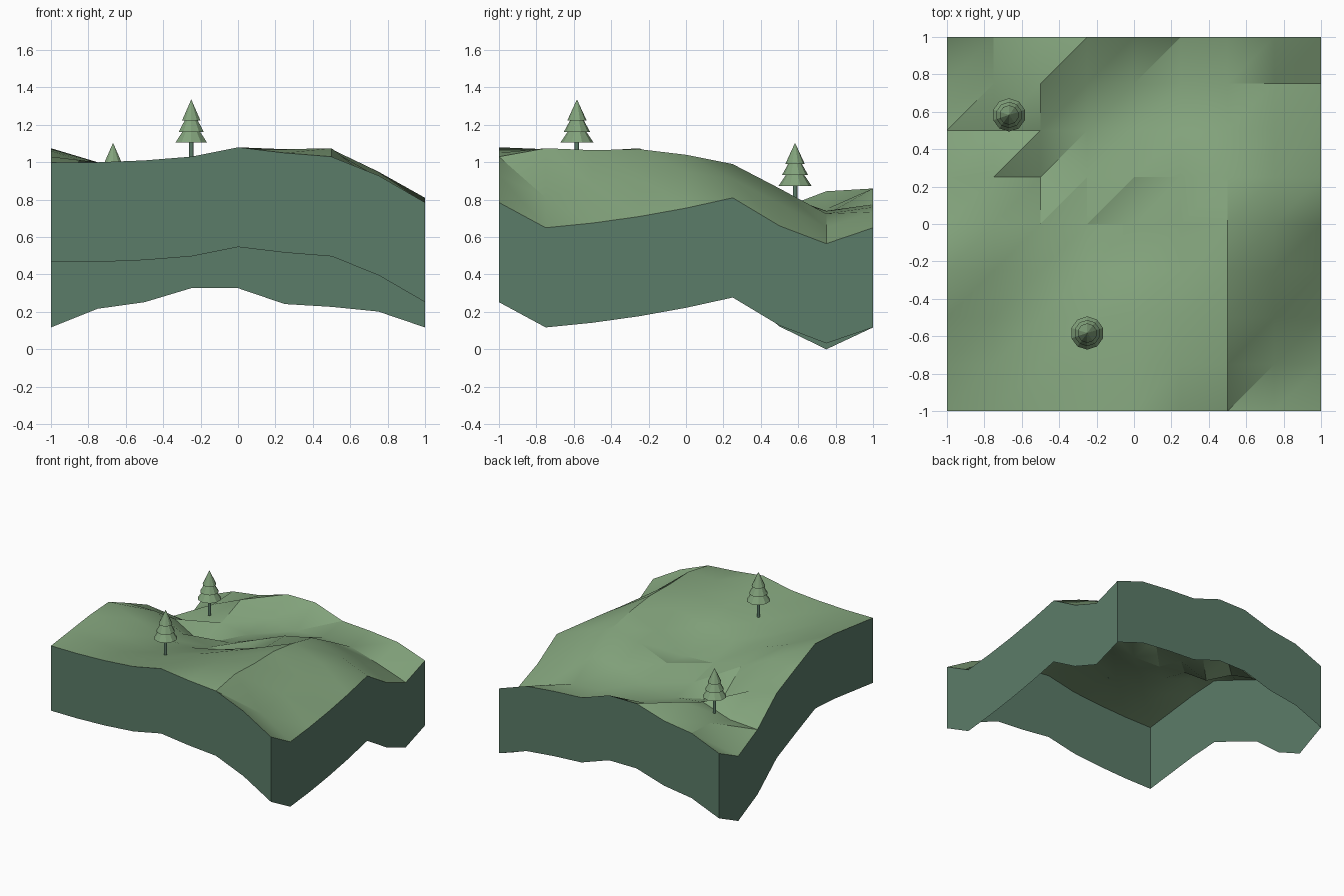
import bpy
import bmesh
from mathutils import Matrix, Vector
from math import radians

default_cube = bpy.data.objects.get("Cube")
if default_cube:
    bpy.data.objects.remove(default_cube, do_unlink=True)


def make_material(name, colour):
    material = bpy.data.materials.new(name)
    material.use_nodes = True
    material.diffuse_color = (*colour, 1)
    shader = next(n for n in material.node_tree.nodes if n.type == "BSDF_PRINCIPLED")
    shader.inputs["Base Color"].default_value = (*colour, 1)
    shader.inputs["Roughness"].default_value = 0.9
    return material


grass = make_material("grass green", (0.225, 0.365, 0.2))
earth = make_material("dark bluish green", (0.105, 0.2, 0.14))


def finish(name, bm, materials, smooth_angle=None):
    mesh = bpy.data.meshes.new(name)
    bm.to_mesh(mesh)
    bm.free()
    for material in materials:
        mesh.materials.append(material)
    obj = bpy.data.objects.new(name, mesh)
    bpy.context.collection.objects.link(obj)
    if smooth_angle:
        bpy.ops.object.select_all(action="DESELECT")
        obj.select_set(True)
        bpy.context.view_layer.objects.active = obj
        bpy.ops.object.shade_smooth_by_angle(angle=radians(smooth_angle))
    return obj


# Ground heights in hundredths: rows run front to back, columns left to right
HEIGHTS = (
    (100, 100, 101, 103, 108, 105, 103, 93, 78.5),
    (103, 100, 99, 100, 104, 107, 107.5, 81, 65),
    (106, 98, 93, 95, 101, 105, 106.5, 88, 67.5),
    (107.5, 100, 91, 90, 95, 102, 107, 92, 71),
    (97, 97, 85, 81, 80, 94, 104, 95, 75.5),
    (86, 81, 67, 75, 84, 94, 99, 91, 81),
    (65.5, 67, 75, 72, 77, 83, 86, 78, 66),
    (53.3, 74, 84.5, 75, 72, 74, 72.5, 65, 56.5),
    (65, 75, 78.5, 86, 86, 77.5, 76, 73.5, 65),
)
CELLS = len(HEIGHTS) - 1
STEP = 2 / CELLS
SKIRT = 0.533


def build_terrain():
    bm = bmesh.new()
    grid = [[bm.verts.new((i * STEP - 1, j * STEP - 1, h / 100))
             for i, h in enumerate(row)] for j, row in enumerate(HEIGHTS)]
    # Rolling ground, every cell split along the same diagonal
    for j in range(CELLS):
        for i in range(CELLS):
            a, b = grid[j][i], grid[j][i + 1]
            c, d = grid[j + 1][i + 1], grid[j + 1][i]
            bm.faces.new((a, b, c))
            bm.faces.new((a, c, d))
    # Side walls drop an equal depth from the rim, open below
    rim = [e for e in bm.edges if e.is_boundary]
    walls = bmesh.ops.extrude_edge_only(bm, edges=rim)["geom"]
    lower = [v for v in walls if isinstance(v, bmesh.types.BMVert)]
    bmesh.ops.translate(bm, verts=lower, vec=(0, 0, -SKIRT))
    for face in walls:
        if isinstance(face, bmesh.types.BMFace):
            face.material_index = 1
            face.normal_update()
            if face.normal.dot(face.calc_center_median()) < 0:
                face.normal_flip()
    finish("terrain", bm, (grass, earth), 28)


def add_cone(bm, base, top, low, high, sides):
    bmesh.ops.create_cone(
        bm, cap_ends=True, segments=sides, radius1=base, radius2=top,
        depth=high - low, matrix=Matrix.Translation((0, 0, (low + high) / 2)))


def build_tree(name, location):
    # Slim trunk
    trunk = bmesh.new()
    add_cone(trunk, 0.012, 0.012, 0, 0.16, 8)
    finish(name + "_trunk", trunk, (earth,), 50).location = location
    # Three stacked tiers of foliage
    foliage = bmesh.new()
    for base, top, low, high in ((0.089, 0.035, 0.137, 0.217),
                                 (0.07, 0.025, 0.195, 0.277),
                                 (0.052, 0, 0.255, 0.368)):
        add_cone(foliage, base, top, low, high, 10)
    finish(name + "_foliage", foliage, (grass,)).location = location


build_terrain()
build_tree("front_tree", Vector((-0.25, -0.583, 0.968)))
build_tree("back_tree", Vector((-0.668, 0.583, 0.736)))
